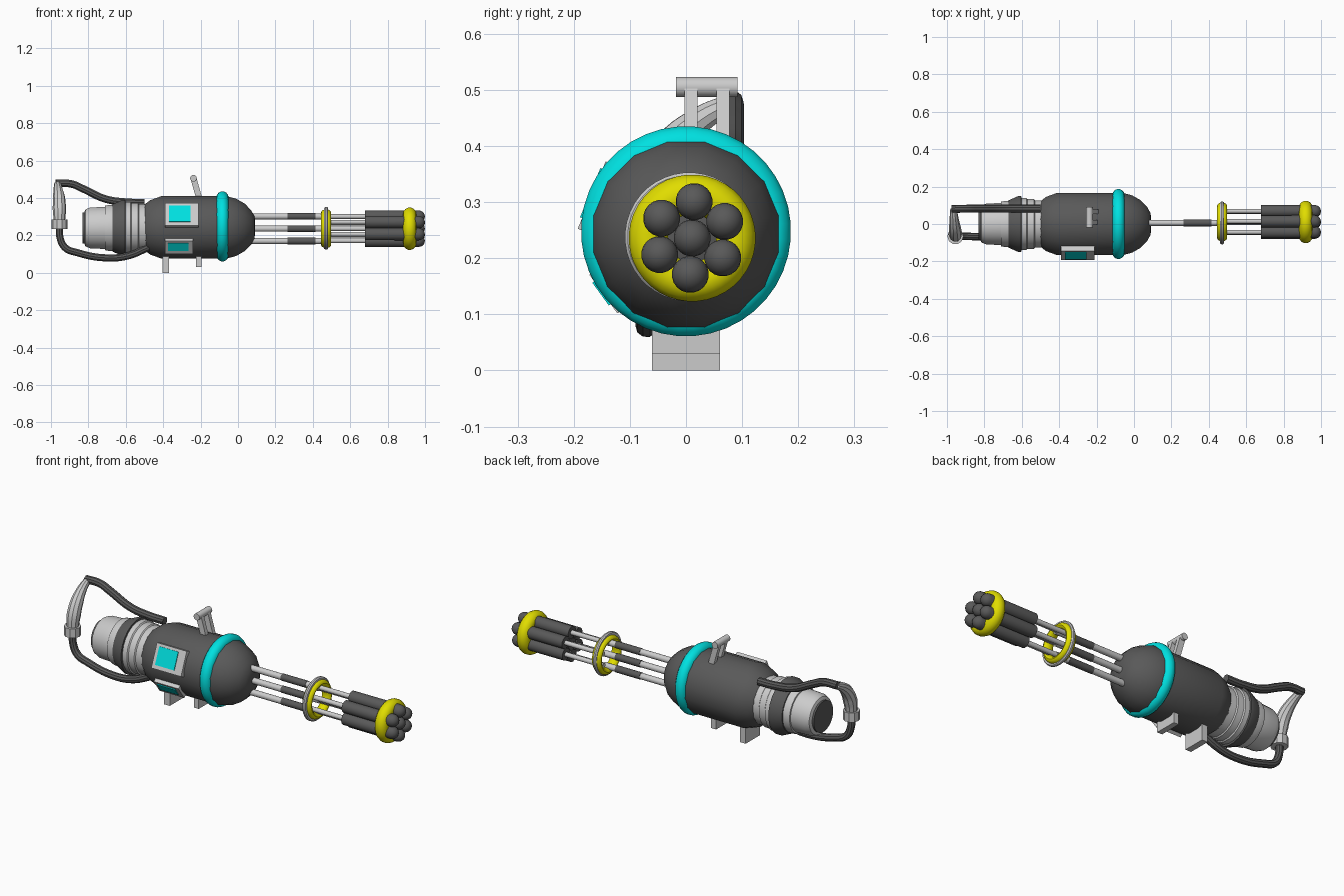
import bpy, bmesh, math
from mathutils import Vector, Matrix

if "Cube" in bpy.data.objects:
    bpy.data.objects.remove(bpy.data.objects["Cube"])


def material(name, rgb):
    m = bpy.data.materials.new(name)
    m.diffuse_color = (*rgb, 1)
    m.use_nodes = True
    m.node_tree.nodes["Principled BSDF"].inputs["Base Color"].default_value = m.diffuse_color
    return m


DARK = material("dark_grey", (0.1, 0.1, 0.1))
CYAN = material("cyan", (0.0, 0.75, 0.75))
YELLOW = material("yellow", (0.75, 0.72, 0.0))


def finish(ob, mat=None, angle=35):
    if mat:
        ob.data.materials.append(mat)
    bpy.ops.object.select_all(action='DESELECT')
    ob.select_set(True)
    bpy.context.view_layer.objects.active = ob
    bpy.ops.object.shade_smooth_by_angle(angle=math.radians(angle))
    return ob


def mesh_object(name, bm, mat=None, angle=35):
    bmesh.ops.recalc_face_normals(bm, faces=bm.faces[:])
    me = bpy.data.meshes.new(name)
    bm.to_mesh(me)
    bm.free()
    ob = bpy.data.objects.new(name, me)
    bpy.context.collection.objects.link(ob)
    return finish(ob, mat, angle)


def lathe(name, profile, y=0.0, z=0.24, n=24, mat=None, closed=False):
    """Revolve (x, radius) points about an axis parallel to x."""
    bm = bmesh.new()
    rings = []
    for x, r in profile:
        rings.append([bm.verts.new((x, y + r * math.sin(a), z + r * math.cos(a)))
                      for a in (2 * math.pi * (i + 0.5) / n for i in range(n))])
    pairs = list(zip(rings, rings[1:]))
    if closed:
        pairs.append((rings[-1], rings[0]))
    else:
        bm.faces.new(rings[0])
        bm.faces.new(rings[-1])
    for a, b in pairs:
        for i in range(n):
            j = (i + 1) % n
            bm.faces.new((a[i], a[j], b[j], b[i]))
    return mesh_object(name, bm, mat)


def ring(name, x, major, minor, y, z, mat, width=None, n=40):
    width = width or minor
    prof = [(x + width * math.cos(t), major + minor * math.sin(t))
            for t in (2 * math.pi * k / 14 for k in range(14))]
    return lathe(name, prof, y, z, n, mat, True)


def box(name, size, matrix, mat=None):
    bm = bmesh.new()
    bmesh.ops.create_cube(bm, size=1, matrix=matrix @ Matrix.Diagonal((*size, 1)))
    return mesh_object(name, bm, mat)


def tube(name, points, radii, mat=None):
    cu = bpy.data.curves.new(name, 'CURVE')
    cu.dimensions = '3D'
    cu.bevel_depth = 1.0
    cu.bevel_resolution = 3
    cu.resolution_u = 5
    cu.use_fill_caps = True
    sp = cu.splines.new('BEZIER')
    sp.bezier_points.add(len(points) - 1)
    for bp, p, r in zip(sp.bezier_points, points, radii):
        bp.co, bp.radius = p, r
        bp.handle_left_type = bp.handle_right_type = 'AUTO'
    ob = bpy.data.objects.new(name, cu)
    bpy.context.collection.objects.link(ob)
    bpy.ops.object.select_all(action='DESELECT')
    ob.select_set(True)
    bpy.context.view_layer.objects.active = ob
    bpy.ops.object.convert(target='MESH')
    return finish(bpy.context.object, mat)


# Main housing with domed front and its cyan band
lathe("housing", [(-0.505, 0.12), (-0.47, 0.148), (-0.41, 0.17), (-0.06, 0.17), (-0.01, 0.156),
                  (0.035, 0.13), (0.07, 0.094), (0.088, 0.06), (0.092, 0.03)],
      z=0.243, n=16, mat=DARK)
ring("housing_band", -0.083, 0.155, 0.033, 0, 0.248, CYAN)

# Rear motor sections
lathe("rear_collar", [(-0.62, 0.125), (-0.61, 0.14), (-0.575, 0.14), (-0.57, 0.134),
                      (-0.535, 0.134), (-0.53, 0.128), (-0.48, 0.128)])
lathe("rear_dark_ring", [(-0.675, 0.115), (-0.67, 0.128), (-0.62, 0.15), (-0.603, 0.15), (-0.6, 0.13)], mat=DARK)
lathe("rear_step", [(-0.715, 0.1), (-0.71, 0.12), (-0.69, 0.124), (-0.66, 0.124)])
lathe("rear_canister", [(-0.822, 0.085), (-0.815, 0.1), (-0.79, 0.11), (-0.70, 0.114)])
lathe("rear_cap", [(-0.832, 0.084), (-0.80, 0.084)], mat=DARK)

# Two framed cyan panels on the front side of the housing
for name, x0, x1, h, sx0, sx1, ang in (("upper_panel", -0.39, -0.21, 0.13, -0.37, -0.255, 22.5),
                                       ("lower_panel", -0.39, -0.24, 0.085, -0.375, -0.265, -36)):
    turn = Matrix.Translation((0, 0, 0.243)) @ Matrix.Rotation(-math.radians(ang), 4, 'X')
    box(name + "_frame", (x1 - x0, 0.03, h), turn @ Matrix.Translation(((x0 + x1) / 2, -0.167, 0)))
    box(name + "_screen", (sx1 - sx0, 0.03, h - 0.035),
        turn @ Matrix.Translation(((sx0 + sx1) / 2, -0.171, 0.003)), CYAN)

# Feet under the housing
box("rear_foot", (0.034, 0.122, 0.1), Matrix.Translation((-0.387, 0, 0.05)))
box("front_foot", (0.03, 0.122, 0.07), Matrix.Translation((-0.21, 0, 0.065)))

# Leaning carry handle on top
low, high = Vector((-0.205, 0, 0.39)), Vector((-0.238, 0, 0.505))
lean = Matrix.Rotation(math.atan2(high.x - low.x, high.z - low.z), 4, 'Y')
for i, y in enumerate((0.009, 0.066)):
    mid = (low + high) / 2
    box("handle_post_%d" % i, (0.032, 0.023, (high - low).length),
        Matrix.Translation((mid.x, y, mid.z)) @ lean)
bm = bmesh.new()
bmesh.ops.create_cone(bm, cap_ends=True, segments=16, radius1=0.018, radius2=0.018, depth=0.11,
                      matrix=Matrix.Translation((-0.238, 0.037, 0.505)) @ Matrix.Rotation(math.pi / 2, 4, 'X'))
mesh_object("handle_bar", bm)

# Rear grip held between two bent pipes
tube("upper_pipe", [(-0.50, 0.082, 0.375), (-0.60, 0.082, 0.378), (-0.71, 0.082, 0.395),
                    (-0.83, 0.082, 0.45), (-0.89, 0.082, 0.475), (-0.975, 0.08, 0.478)], [0.021] * 6, DARK)
tube("lower_pipe", [(-0.955, -0.066, 0.25), (-0.952, -0.066, 0.19), (-0.925, -0.066, 0.135),
                    (-0.86, -0.067, 0.108), (-0.71, -0.07, 0.08), (-0.59, -0.07, 0.09),
                    (-0.47, -0.07, 0.14)], [0.02] * 7, DARK)
tube("grip", [(-0.965, 0.078, 0.475), (-0.962, 0.03, 0.45), (-0.957, -0.025, 0.40),
              (-0.955, -0.055, 0.34), (-0.955, -0.066, 0.27)], [0.018, 0.024, 0.033, 0.036, 0.03])
tube("grip_collar", [(-0.955, -0.066, 0.285), (-0.955, -0.066, 0.235)], [0.043, 0.043])

# Three inner barrels between housing and middle ring
CY, CZ = 0.011, 0.236
for i, z in enumerate((CZ + 0.066, CZ, CZ - 0.066)):
    lathe("inner_barrel_%d" % i, [(0.04, 0.0165), (0.49, 0.0165)], 0.006, z, 16)
    lathe("inner_sleeve_%d" % i, [(0.265, 0.0185), (0.415, 0.0185)], 0.006, z, 16, DARK)

# Middle ring: yellow hoop with grey flange
ring("middle_ring", 0.471, 0.086, 0.018, CY, CZ, YELLOW, width=0.027)
lathe("middle_flange", [(0.461, 0.095), (0.461, 0.11), (0.467, 0.115), (0.475, 0.115),
                        (0.481, 0.11), (0.481, 0.095)], 0.006, 0.238, 40, None, True)

# Seven outer barrels with rounded muzzles
spots = [(CY, CZ)] + [(CY + 0.065 * math.sin(a), CZ + 0.065 * math.cos(a))
                      for a in (math.radians(60 * k + 3) for k in range(6))]
for i, (y, z) in enumerate(spots):
    lathe("outer_rod_%d" % i, [(0.45, 0.0125), (0.70, 0.0125)], y, z, 16)
    dome = [(0.966 + 0.033 * math.sin(t), 0.033 * math.cos(t))
            for t in (math.radians(d) for d in (0, 18, 36, 54, 70, 84))]
    lathe("outer_barrel_%d" % i, [(0.68, 0.0325)] + dome, y, z, 20, DARK)

# Yellow muzzle ring
ring("muzzle_ring", 0.918, 0.078, 0.036, CY, CZ, YELLOW)
